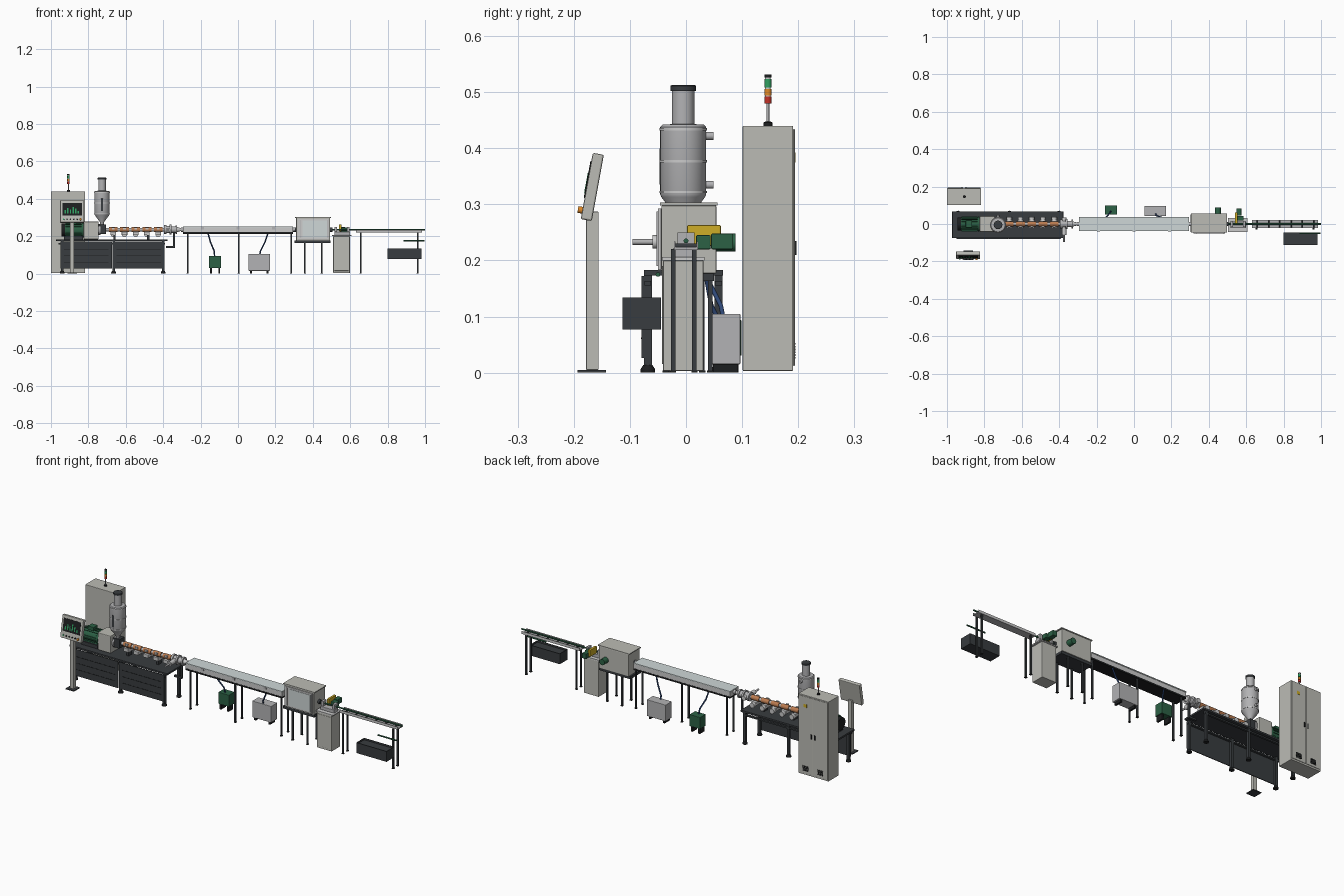
import bpy, math
from mathutils import Vector, Matrix

COL = dict(beige=(.50, .50, .46), light=(.60, .61, .61), pale=(.62, .68, .68), steel=(.45, .45, .46),
           dark=(.04, .045, .05), black=(.012, .013, .014), green=(.025, .12, .06), copper=(.50, .20, .08),
           yellow=(.62, .42, .02), blue=(.03, .07, .20), red=(.55, .03, .02), orange=(.75, .25, .02),
           lamp=(.03, .35, .12))
MAT = {}
for k, c in COL.items():
    MAT[k] = bpy.data.materials.new(k)
    MAT[k].diffuse_color = (*c, 1)


def finish(o, name, mat):
    o.name = name
    o.data.materials.append(MAT[mat])
    return o


def box(name, x0, x1, y0, y1, z0, z1, mat, bevel=0):
    bpy.ops.mesh.primitive_cube_add(size=1)
    o = bpy.context.object
    o.data.transform(Matrix.Translation(((x0+x1)/2, (y0+y1)/2, (z0+z1)/2)) @ Matrix.Diagonal((x1-x0, y1-y0, z1-z0, 1)))
    if bevel:
        m = o.modifiers.new("bevel", 'BEVEL')
        m.width, m.segments = bevel, 2
    return finish(o, name, mat)


def rod(name, p, q, r, mat, r2=None, n=24):
    p, q = Vector(p), Vector(q)
    d = q - p
    bpy.ops.mesh.primitive_cone_add(vertices=n, radius1=r, radius2=r if r2 is None else r2, depth=d.length)
    o = bpy.context.object
    bpy.ops.object.shade_smooth_by_angle(angle=math.radians(35))
    o.matrix_world = Matrix.Translation((p+q)/2) @ d.to_track_quat('Z', 'Y').to_matrix().to_4x4()
    return finish(o, name, mat)


def lathe(name, prof, x, y, mat, n=32):
    vs = [(x+r*math.cos(2*math.pi*i/n), y+r*math.sin(2*math.pi*i/n), z) for r, z in prof for i in range(n)]
    fs = [(j*n+i, j*n+(i+1) % n, (j+1)*n+(i+1) % n, (j+1)*n+i) for j in range(len(prof)-1) for i in range(n)]
    fs += [tuple(reversed(range(n))), tuple(range(len(vs)-n, len(vs)))]
    me = bpy.data.meshes.new(name)
    me.from_pydata(vs, [], fs)
    o = bpy.data.objects.new(name, me)
    bpy.context.collection.objects.link(o)
    bpy.context.view_layer.objects.active = o
    bpy.ops.object.select_all(action='DESELECT')
    o.select_set(True)
    bpy.ops.object.shade_smooth_by_angle(angle=math.radians(30))
    return finish(o, name, mat)


def pipe(name, pts, r, mat):
    cu = bpy.data.curves.new(name, 'CURVE')
    cu.dimensions, cu.bevel_depth, cu.bevel_resolution, cu.use_fill_caps = '3D', r, 3, True
    s = cu.splines.new('POLY')
    s.points.add(len(pts)-1)
    for a, b in zip(s.points, pts):
        a.co = (*b, 1)
    o = bpy.data.objects.new(name, cu)
    bpy.context.collection.objects.link(o)
    return finish(o, name, mat)


def legs(name, xs, ys, top, w=.004):
    for x in xs:
        for y in ys:
            box(name, x-w, x+w, y-w, y+w, 0, top, 'dark')
            box(name + "_foot", x-w*1.4, x+w*1.4, y-w*1.4, y+w*1.4, 0, .004, 'black')


# Electrical cabinet with rear doors
box("cabinet", -1, -.817, .101, .191, .003, .44, 'beige', .002)
for i, x in enumerate((-.997, -.907)):
    box("cabinet_door", x, x+.087, .191, .194, .012, .434, 'beige', .001)
    hx = x + (.078 if i == 0 else .009)
    box("door_handle", hx-.003, hx+.003, .194, .197, .21, .235, 'black')
    for k in range(6):
        box("door_vent", x+.027, x+.062, .194, .1955, .025+k*.005, .028+k*.005, 'black')
box("warning_sign", -.87, -.852, .194, .195, .375, .392, 'yellow')
# Signal tower
lathe("signal_base", [(.008, .44), (.008, .446), (.004, .448)], -.907, .146, 'black')
rod("signal_pole", (-.907, .146, .446), (-.907, .146, .482), .0025, 'steel')
for z, m, h in ((.48, 'red', .012), (.494, 'orange', .012), (.508, 'lamp', .015), (.526, 'black', .005)):
    rod("signal_lamp", (-.907, .146, z), (-.907, .146, z+h), .0065, m)
rod("signal_core", (-.907, .146, .48), (-.907, .146, .528), .005, 'light')

# Operator panel on a post
box("panel_foot", -.912, -.862, -.193, -.143, 0, .005, 'dark')
box("panel_post", -.898, -.876, -.178, -.156, .005, .287, 'beige', .001)
tilt = Matrix.Translation((-.887, -.167, .331)) @ Matrix.Rotation(-.18, 4, 'X')
parts = [box("panel_body", -.064, .064, -.010, .010, -.06, .06, 'beige', .003),
         box("panel_screen", -.052, .052, -.0115, -.009, -.022, .045, 'black')]
for i, h in enumerate((.018, .03, .022, .036, .026, .014)):
    x = -.04+i*.014
    parts.append(box("screen_bar", x, x+.007, -.0125, -.011, -.012, -.012+h, 'lamp'))
for o in parts:
    o.matrix_world = tilt
for i, m in enumerate(('lamp', 'black', 'black', 'black', 'black', 'red')):
    x = -.045+i*.018
    rod("panel_button", tilt @ Vector((x, -.009, -.044)), tilt @ Vector((x, -.014, -.044)), .004, m, n=16)
rod("emergency_stop", tilt @ Vector((.045, -.01, -.044)), tilt @ Vector((.045, -.018, -.044)), .006, 'orange', n=16)

# Extruder bench
box("bench_top", -.972, -.378, -.075, .066, .173, .183, 'dark', .001)
for y in (-.068, .058):
    box("bench_rail", -.96, -.39, y-.006, y+.006, .155, .163, 'dark')
    for x in (-.94, -.665, -.40):
        box("bench_leg", x-.007, x+.007, y-.007, y+.007, .012, .174, 'dark')
        lathe("bench_foot", [(.013, 0), (.013, .006), (.008, .014)], x, y, 'black', 20)
for x in (-.949, -.669):
    box("bench_panel", x, x+.276, -.079, -.075, .026, .172, 'dark')
    for z in (.06, .095, .13):
        box("panel_slot", x+.02, x+.256, -.080, -.0785, z, z+.0025, 'black')

# Drive motor and gearbox
for x0, x1, r, m in ((-.945, -.925, .034, 'black'), (-.925, -.835, .036, 'green'), (-.835, -.825, .040, 'green')):
    rod("drive_motor", (x0, 0, .233), (x1, 0, .233), r, m, n=32)
for i in range(18):
    a = i*math.pi/9
    fin = box("motor_fin", -.922, -.838, -.001, .001, .034, .041, 'green')
    fin.matrix_world = Matrix.Translation((0, 0, .233)) @ Matrix.Rotation(a, 4, 'X')
box("motor_terminal_box", -.90, -.865, -.018, .018, .265, .285, 'green', .002)
box("motor_base", -.93, -.83, -.035, .035, .183, .202, 'dark')
box("gearbox", -.825, -.745, -.042, .042, .183, .278, 'beige', .004)
rod("gearbox_flange", (-.746, 0, .235), (-.735, 0, .235), .03, 'steel')

# Feed throat and hopper
box("feed_throat", -.75, -.705, -.022, .022, .212, .262, 'dark', .002)
lathe("hopper", [(.009, .258), (.011, .275), (.039, .313), (.041, .318), (.041, .438), (.037, .442),
                 (.02, .443), (.02, .503)], -.727, -.005, 'steel', 40)
lathe("hopper_cap", [(.023, .502), (.023, .511), (.02, .513)], -.727, -.005, 'dark', 40)
for z in (.32, .375, .432):
    rod("hopper_band", (-.727, -.005, z), (-.727, -.005, z+.004), .0425, 'light', n=40)
for z in (.335, .422):
    rod("hopper_port", (-.727, .03, z), (-.727, .049, z), .007, 'steel')
box("hopper_window", -.733, -.721, -.0475, -.043, .335, .40, 'dark', .001)

# Barrel, heater bands and cooling blowers
rod("barrel", (-.74, 0, .235), (-.38, 0, .235), .0095, 'steel')
for i in range(5):
    x = -.69+i*.06
    rod("heater_band", (x, 0, .235), (x+.047, 0, .235), .0135, 'copper')
    box("heater_terminal", x+.016, x+.031, -.019, -.011, .236, .247, 'light')
    box("blower_duct", x+.008, x+.038, -.022, .022, .205, .224, 'light', .002)
    rod("blower", (x+.023, .020, .209), (x+.023, .038, .209), .014, 'light')
for x in (-.66, -.48):
    box("barrel_support", x-.006, x+.006, -.015, .015, .183, .226, 'dark')

# Screen changer and die head
for x0, x1, r in ((-.395, -.383, .024), (-.383, -.365, .019), (-.365, -.355, .026), (-.355, -.335, .017), (-.335, -.326, .023)):
    rod("die_head", (x0, 0, .235), (x1, 0, .235), r, 'steel')
rod("die_nozzle", (-.326, 0, .235), (-.304, 0, .235), .014, 'light', .007)
rod("screen_changer_cylinder", (-.374, -.095, .233), (-.374, -.055, .233), .005, 'steel')
rod("screen_changer_body", (-.374, -.06, .233), (-.374, .035, .233), .012, 'light')
box("die_support", -.347, -.338, -.005, .005, .138, .22, 'dark')
box("die_support_arm", -.385, -.338, -.006, .006, .138, .148, 'dark')

# Cooling tank with lid
box("tank_base", -.294, .294, -.037, .037, .212, .221, 'black')
box("tank_body", -.294, .294, -.036, .036, .221, .245, 'light')
box("tank_lid", -.294, .294, -.038, .038, .245, .251, 'pale', .001)
for x in (-.19, 0, .19):
    box("lid_clip", x-.008, x+.008, -.040, -.037, .236, .249, 'steel')
for x in (-.299, .299):
    rod("tank_gland", (x-.006, 0, .235), (x+.006, 0, .235), .012, 'steel')
legs("tank_leg", (-.269, .004, .284), (-.029, .029), .214)

# Water pump, water reservoir and hoses
box("pump", -.155, -.09, .05, .099, .03, .094, 'green', .002)
box("reservoir", .056, .171, .043, .097, .015, .105, 'steel', .002)
for x in (-.145, -.1):
    box("pump_foot", x-.005, x+.005, .055, .094, 0, .03, 'black')
for x in (.07, .157):
    box("reservoir_foot", x-.005, x+.005, .048, .092, 0, .015, 'black')
pipe("pump_hose", [(-.16, .03, .215), (-.148, .037, .17), (-.127, .062, .12), (-.125, .068, .09)], .004, 'blue')
pipe("reservoir_hose", [(.16, .03, .215), (.145, .036, .17), (.12, .045, .12), (.116, .055, .1)], .004, 'blue')

# Haul-off unit
box("haul_off_bench", .303, .494, -.043, .05, .163, .177, 'dark')
box("haul_off_housing", .311, .492, -.044, .054, .177, .298, 'beige', .002)
box("haul_off_roof", .306, .497, -.046, .056, .298, .303, 'beige')
box("haul_off_door", .318, .486, -.050, -.044, .183, .293, 'light', .001)
box("door_window", .345, .475, -.052, -.049, .193, .284, 'pale')
for x in (.333, .480):
    box("door_edge", x-.002, x+.002, -.053, -.049, .19, .287, 'steel')
for x in (.305, .496):
    rod("haul_off_guide", (x-.008, 0, .235), (x+.008, 0, .235), .012, 'dark')
rod("haul_off_motor", (.449, .054, .232), (.449, .088, .232), .016, 'green')
legs("haul_off_leg", (.358, .448), (-.036, .043), .165)

# Cutter on its cabinet
box("cutter_cabinet", .509, .598, -.041, .031, .003, .2, 'beige', .002)
box("cutter_top", .503, .607, -.043, .033, .2, .206, 'light')
box("cutter_door", .516, .591, -.043, -.041, .015, .19, 'beige', .001)
box("cutter_bed", .515, .6, -.022, .014, .206, .224, 'steel', .002)
box("blade_guard", .540, .553, .002, .062, .226, .263, 'yellow', .002)
box("cutter_motor", .548, .574, .045, .084, .22, .248, 'green', .002)
box("cutter_drive", .553, .585, .018, .044, .22, .245, 'green', .002)
for x in (.522, .59):
    box("pipe_clamp", x-.007, x+.007, -.015, .015, .222, .25, 'steel', .001)

# Discharge table, guide rails and finished pipe
box("discharge_table", .632, .985, -.021, .021, .219, .224, 'steel')
for y in (-.021, .019):
    box("table_rail", .632, .985, y, y+.002, .219, .234, 'light')
for i in range(6):
    x = .66+i*.06
    rod("table_roller", (x, -.019, .226), (x, .019, .226), .004, 'dark', n=16)
legs("table_leg", (.655, .96), (-.023, .015), .22)
rod("plastic_pipe", (-.31, 0, .235), (1, 0, .235), .0042, 'green')

# Collecting bin with an offcut pipe above it
for y in (-.113, -.048):
    box("bin_side", .798, .982, y, y+.003, .078, .134, 'dark')
for x in (.798, .979):
    box("bin_end", x, x+.003, -.113, -.045, .078, .134, 'dark')
box("bin_floor", .798, .982, -.113, -.045, .077, .081, 'dark')
box("bin_filling", .801, .979, -.11, -.048, .08, .125, 'dark')
rod("cut_pipe", (.885, -.05, .175), (.998, -.05, .175), .004, 'green')
